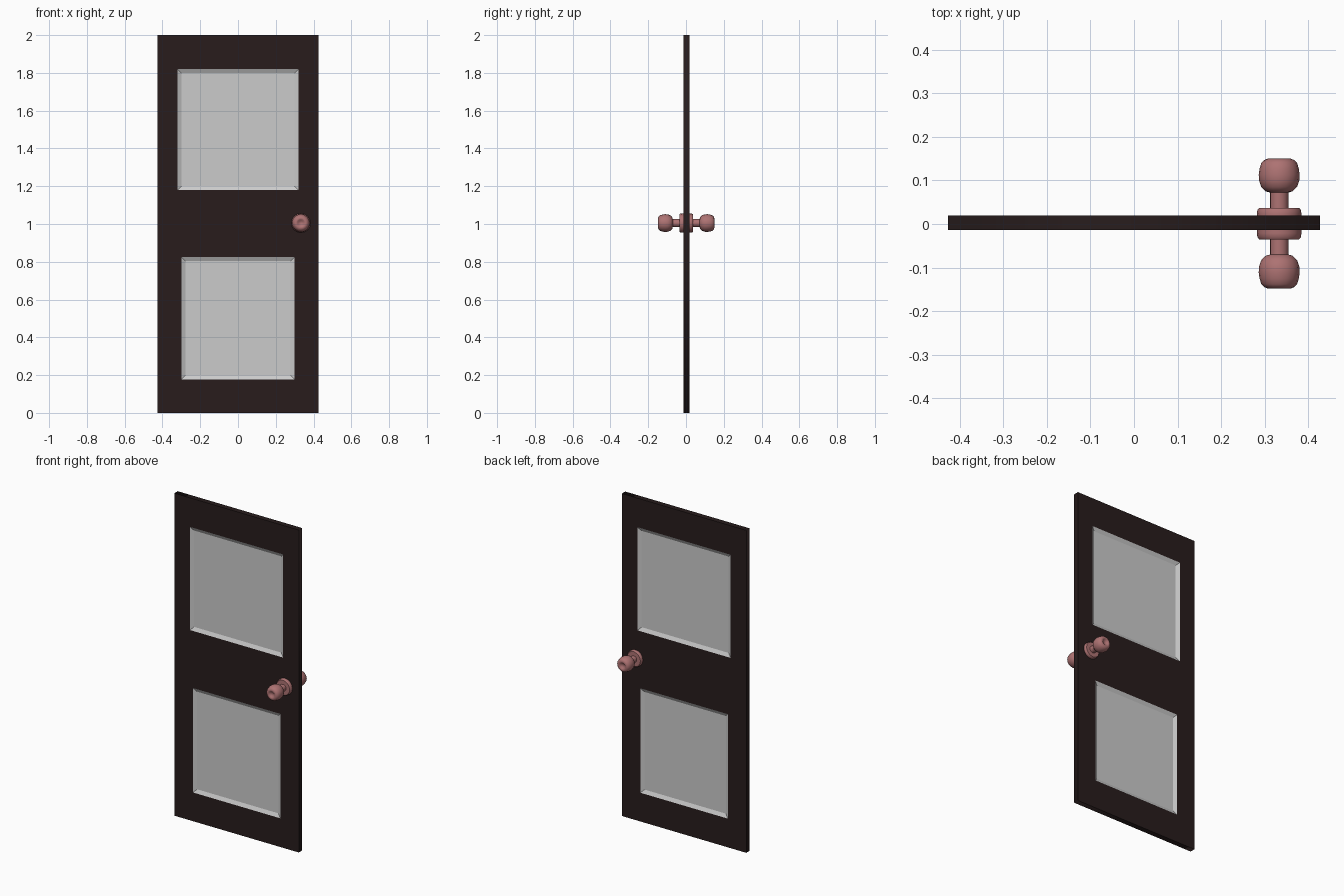
import bpy, bmesh, math
from mathutils import Vector

if "Cube" in bpy.data.objects:
    bpy.data.objects.remove(bpy.data.objects["Cube"])

W, H = 0.427, 2.0            # half width, height
Y0, Y1 = -0.014, 0.019       # door faces
YC, T = (Y0 + Y1) / 2, (Y1 - Y0) / 2
PANELS = {"upper_panel": (0.32, 1.18, 1.82), "lower_panel": (0.30, 0.178, 0.826)}


def material(name, rgb):
    m = bpy.data.materials.new(name)
    m.diffuse_color = (*rgb, 1)
    m.use_nodes = True
    m.node_tree.nodes["Principled BSDF"].inputs["Base Color"].default_value = m.diffuse_color
    return m


wood = material("dark_wood", (0.021, 0.012, 0.012))
copper = material("copper", (0.42, 0.17, 0.17))


def mesh_object(name, bm, mat=None):
    bmesh.ops.recalc_face_normals(bm, faces=bm.faces)
    me = bpy.data.meshes.new(name)
    bm.to_mesh(me)
    bm.free()
    ob = bpy.data.objects.new(name, me)
    bpy.context.collection.objects.link(ob)
    if mat:
        me.materials.append(mat)
    return ob


# Door frame: filled outline with two rectangular openings
cu = bpy.data.curves.new("door_frame", "CURVE")
cu.dimensions, cu.fill_mode, cu.extrude = "2D", "BOTH", T
for hw, z0, z1 in [(W, 0, H), *PANELS.values()]:
    sp = cu.splines.new("POLY")
    sp.points.add(3)
    for p, (x, z) in zip(sp.points, [(-hw, z0), (hw, z0), (hw, z1), (-hw, z1)]):
        p.co = (x, z, 0, 1)
    sp.use_cyclic_u = True
cu.materials.append(wood)
frame = bpy.data.objects.new("door_frame", cu)
frame.rotation_euler = (math.pi / 2, 0, 0)
frame.location = (0, YC, 0)
bpy.context.collection.objects.link(frame)
bpy.context.view_layer.objects.active = frame
frame.select_set(True)
bpy.ops.object.convert(target="MESH")
frame.select_set(False)

# Panels: slabs with a sloped recess on both faces
for name, (hw, z0, z1) in PANELS.items():
    bm = bmesh.new()
    bmesh.ops.create_cube(bm, size=1)
    for v in bm.verts:
        v.co = Vector((v.co.x * 2 * hw, YC + v.co.y * 2 * T, (z0 + z1) / 2 + v.co.z * (z1 - z0)))
    bm.normal_update()
    faces = [f for f in bm.faces if abs(f.normal.y) > 0.9]
    bmesh.ops.inset_individual(bm, faces=faces, thickness=0.03, depth=-0.011)
    mesh_object(name, bm)

# Knobs: rose, neck and dimpled ball turned from one profile (radius, distance)
PROFILE = [(0, 0.002), (0.051, 0.002), (0.051, 0.022), (0.050, 0.031), (0.046, 0.036), (0.021, 0.036),
           (0.021, 0.071), (0.031, 0.074), (0.041, 0.084), (0.046, 0.098), (0.047, 0.112),
           (0.045, 0.126), (0.041, 0.139), (0.034, 0.146), (0.026, 0.149), (0.019, 0.147),
           (0.012, 0.140), (0, 0.138)]
for name, s in (("front_knob", -1), ("back_knob", 1)):
    bm = bmesh.new()
    vs = [bm.verts.new((0.333 + r, 0.001 + s * d, 1.005)) for r, d in PROFILE]
    es = [bm.edges.new(p) for p in zip(vs, vs[1:])]
    bmesh.ops.spin(bm, geom=vs + es, cent=(0.333, 0, 1.005), axis=(0, 1, 0),
                   angle=math.tau, steps=16, use_merge=True)
    bmesh.ops.remove_doubles(bm, verts=bm.verts, dist=1e-5)
    ob = mesh_object(name, bm, copper)
    bpy.context.view_layer.objects.active = ob
    ob.select_set(True)
    bpy.ops.object.shade_smooth_by_angle(angle=math.radians(40))
    ob.select_set(False)
